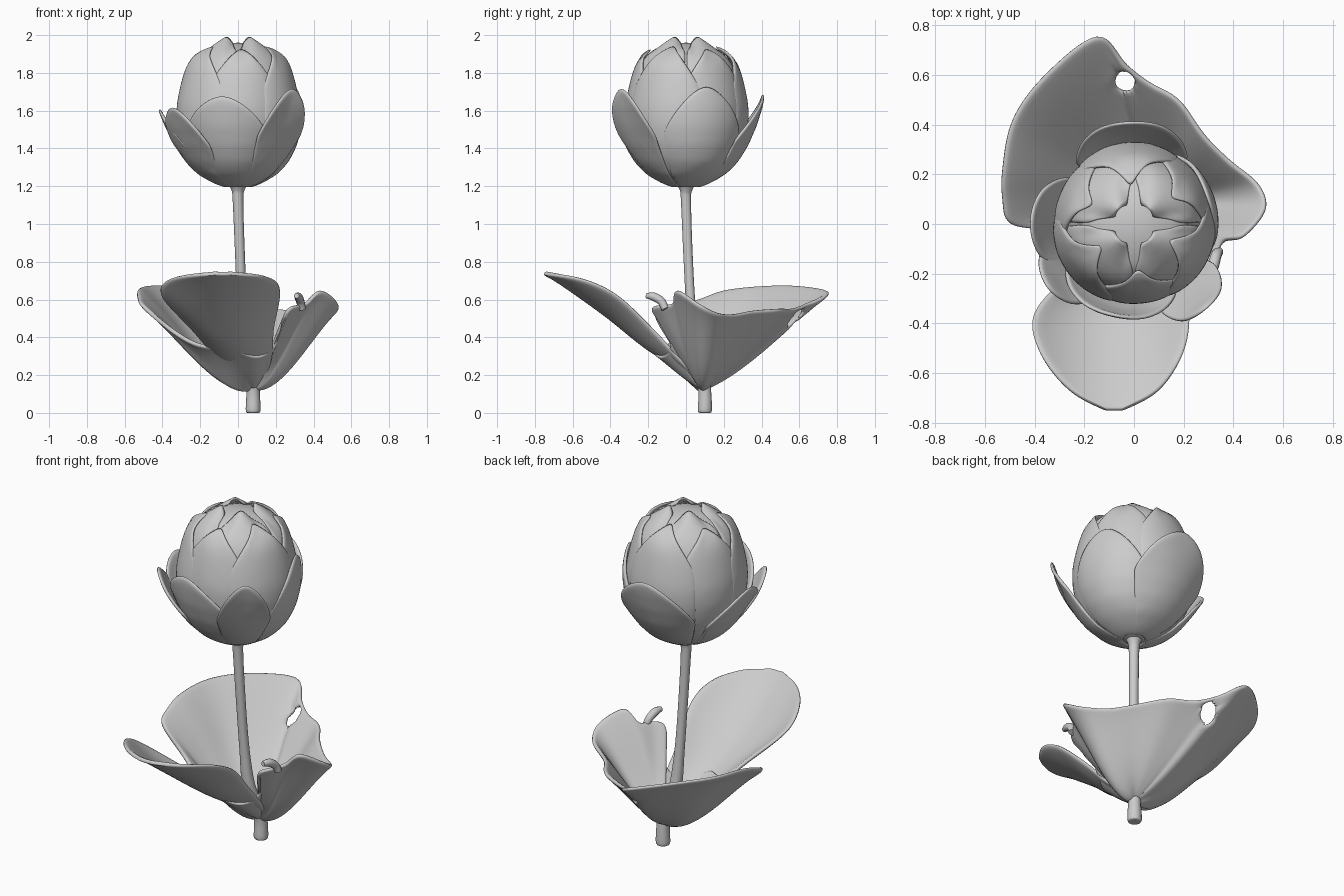
import bpy, bmesh, math
from mathutils import Vector

if "Cube" in bpy.data.objects:
    bpy.data.objects.remove(bpy.data.objects["Cube"])


def spline(points, t):
    """Smooth interpolation through tuples of any length, t in 0..1."""
    n = len(points) - 1
    i = min(int(t * n), n - 1)
    f = t * n - i
    p0, p1 = points[max(i - 1, 0)], points[i]
    p2, p3 = points[i + 1], points[min(i + 2, n)]
    return [0.5 * (2 * b + (c - a) * f + (2 * a - 5 * b + 4 * c - d) * f ** 2
                   + (3 * b - a - 3 * c + d) * f ** 3)
            for a, b, c, d in zip(p0, p1, p2, p3)]


def sheet(name, fn, nu, nv, thick=0.022, hole=None):
    """Thin smooth sheet from fn(u, v), optionally pierced near hole (x, y, radius)."""
    bm = bmesh.new()
    g = [[bm.verts.new(fn(i / nu, j / nv)) for j in range(nv + 1)] for i in range(nu + 1)]
    for i in range(nu):
        for j in range(nv):
            bm.faces.new((g[i][j], g[i + 1][j], g[i + 1][j + 1], g[i][j + 1]))
    bmesh.ops.remove_doubles(bm, verts=bm.verts, dist=0.0005)
    if hole:
        c, hr = Vector(hole[:2]), hole[2]
        rim = {v for v in bm.verts if v.is_boundary}
        bad = [f for f in bm.faces if (f.calc_center_median().xy - c).length < hr]
        bmesh.ops.delete(bm, geom=bad, context='FACES')
        for v in bm.verts:  # round off the hole edge
            if v.is_boundary and v not in rim and (v.co.xy - c).length < 2 * hr:
                v.co.xy = c + (v.co.xy - c).normalized() * hr
    bmesh.ops.recalc_face_normals(bm, faces=bm.faces)
    for f in bm.faces:
        f.smooth = True
    me = bpy.data.meshes.new(name)
    bm.to_mesh(me)
    bm.free()
    ob = bpy.data.objects.new(name, me)
    bpy.context.collection.objects.link(ob)
    if thick:
        m = ob.modifiers.new("thickness", 'SOLIDIFY')
        m.thickness, m.offset = thick, 0
    m = ob.modifiers.new("smooth", 'SUBSURF')
    m.levels = m.render_levels = 1
    return ob


def tube(name, pts):
    """Round tube through (x, y, z, radius) points."""
    cu = bpy.data.curves.new(name, 'CURVE')
    cu.dimensions = '3D'
    cu.bevel_depth, cu.bevel_resolution, cu.use_fill_caps = 1.0, 3, True
    sp = cu.splines.new('POLY')
    n = len(pts) * 4
    sp.points.add(n)
    for k in range(n + 1):
        x, y, z, r = spline(pts, k / n)
        sp.points[k].co = (x, y, z, 1)
        sp.points[k].radius = r
    sp.use_smooth = True
    ob = bpy.data.objects.new(name, cu)
    bpy.context.collection.objects.link(ob)


# Stem
tube("stem", [(.08, .1, 0, .03), (.08, .1, .015, .039), (.08, .1, .1, .036), (.075, .09, .17, .036),
              (.04, .045, .32, .035), (.023, .026, .55, .027), (.01, .01, .85, .026),
              (0, 0, 1.12, .028), (0, 0, 1.18, .035), (0, 0, 1.22, .06)])

# Bud core: closed egg
PROFILE = [(.0, 1.19), (.05, 1.198), (.105, 1.217), (.18, 1.265), (.24, 1.335), (.28, 1.42),
           (.3, 1.52), (.298, 1.62), (.27, 1.73), (.235, 1.83), (.195, 1.9), (.13, 1.935),
           (.06, 1.955), (0, 1.96)]


def bud_radius(z):
    for (r0, z0), (r1, z1) in zip(PROFILE, PROFILE[1:-1]):
        if z <= z1:
            return r0 + (r1 - r0) * max(0, (z - z0) / (z1 - z0))
    return .05


def core(u, v):
    r, z = spline(PROFILE, v)
    r = max(r, 0)
    a = 2 * math.pi * u
    return (r * math.cos(a), r * math.sin(a), z)


sheet("bud_core", core, 32, 30, thick=0)


def petal(name, angle, half, tip_z, flare, drop, off):
    """Petal hugging the bud: drop lowers its side edges, flare pushes out the tip."""
    def fn(u, v):
        s = 2 * u - 1
        z = 1.2 + (tip_z - 1.2) * (1 - drop * abs(s) ** 1.7) * v ** 1.4
        r = bud_radius(z) + off * min(1, 3 * v) * (1 - .5 * s * s) + flare * v ** 3 * (1 - .6 * s * s)
        a = math.radians(angle + half * s)
        return (r * math.cos(a), r * math.sin(a), z)
    sheet(name, fn, 14, 16, .018)


# Outer, open petals: angle, half width, tip height, flare
for k, (a, h, z, fl) in enumerate([(-103, 45, 1.68, .07), (-50, 24, 1.72, .15), (20, 44, 1.73, .02),
                                   (92, 42, 1.69, .105), (180, 36, 1.61, .095), (216, 28, 1.62, .11)]):
    petal(f"outer_petal_{k}", a, h, z, fl, .5, .024)
# Tall wrapping petals
for k in range(6):
    petal(f"wrapping_petal_{k}", -85 + 60 * k, 40, 1.93 + .015 * (k % 2), .035, .3, .006 + .01 * (k % 2))
# Innermost petal tips
for k in range(4):
    petal(f"inner_petal_{k}", 45 + 90 * k, 44, 1.995, .03, .1, .0)

# Front leaf: centre line x, y, z, half width, edge rise
FRONT = [(.07, .09, .14, .06, .02), (.03, -.06, .25, .15, .05), (-.03, -.22, .355, .22, .1),
         (-.09, -.4, .50, .315, .12), (-.09, -.55, .61, .29, .09), (-.08, -.68, .70, .18, .03),
         (-.08, -.75, .74, .03, 0)]


def front_leaf(u, v):
    x, y, z, w, rise = spline(FRONT, v)
    s = 2 * u - 1
    return (x + w * s, y + .35 * rise * s * s, z + rise * s * s)


sheet("front_leaf", front_leaf, 14, 24)

# Back leaf: cup fanning from the stem base to a wavy rim (x, y, z, sag);
# its low front lip joins the front leaf
RIM = [(-.03, -.2, .35, .01), (-.2, -.1, .36, .04), (-.34, -.03, .43, .07), (-.5, 0, .56, .08),
       (-.53, .1, .61, .09), (-.53, .22, .65, .09), (-.49, .42, .67, .08),
       (-.36, .6, .67, .06), (-.15, .76, .64, .04), (-.04, .65, .58, .03), (.06, .57, .55, .03),
       (.18, .5, .55, .03), (.28, .36, .54, .04), (.39, .25, .52, .06), (.5, .16, .53, .07),
       (.53, .06, .58, .08), (.44, -.05, .65, .08), (.36, -.07, .58, .06), (.32, -.14, .57, .03),
       (.26, -.18, .54, .02), (.2, -.08, .37, .02), (.1, -.13, .3, .01), (-.03, -.2, .35, .01)]
BASE = Vector((.08, .09, .13))


def back_leaf(u, v):
    x, y, z, sag = spline(RIM, u)
    t = .04 + .96 * v
    p = BASE.lerp(Vector((x, y, z)), t)
    p.z -= sag * 6.75 * t * (1 - t) ** 2
    return p


sheet("back_leaf", back_leaf, 88, 22, hole=(-.035, .575, .04))

# Curled scrap on the leaf's right edge
tube("leaf_curl", [(.34, -.11, .55, .02), (.33, -.13, .59, .022), (.32, -.17, .615, .022),
                   (.31, -.21, .62, .014)])
